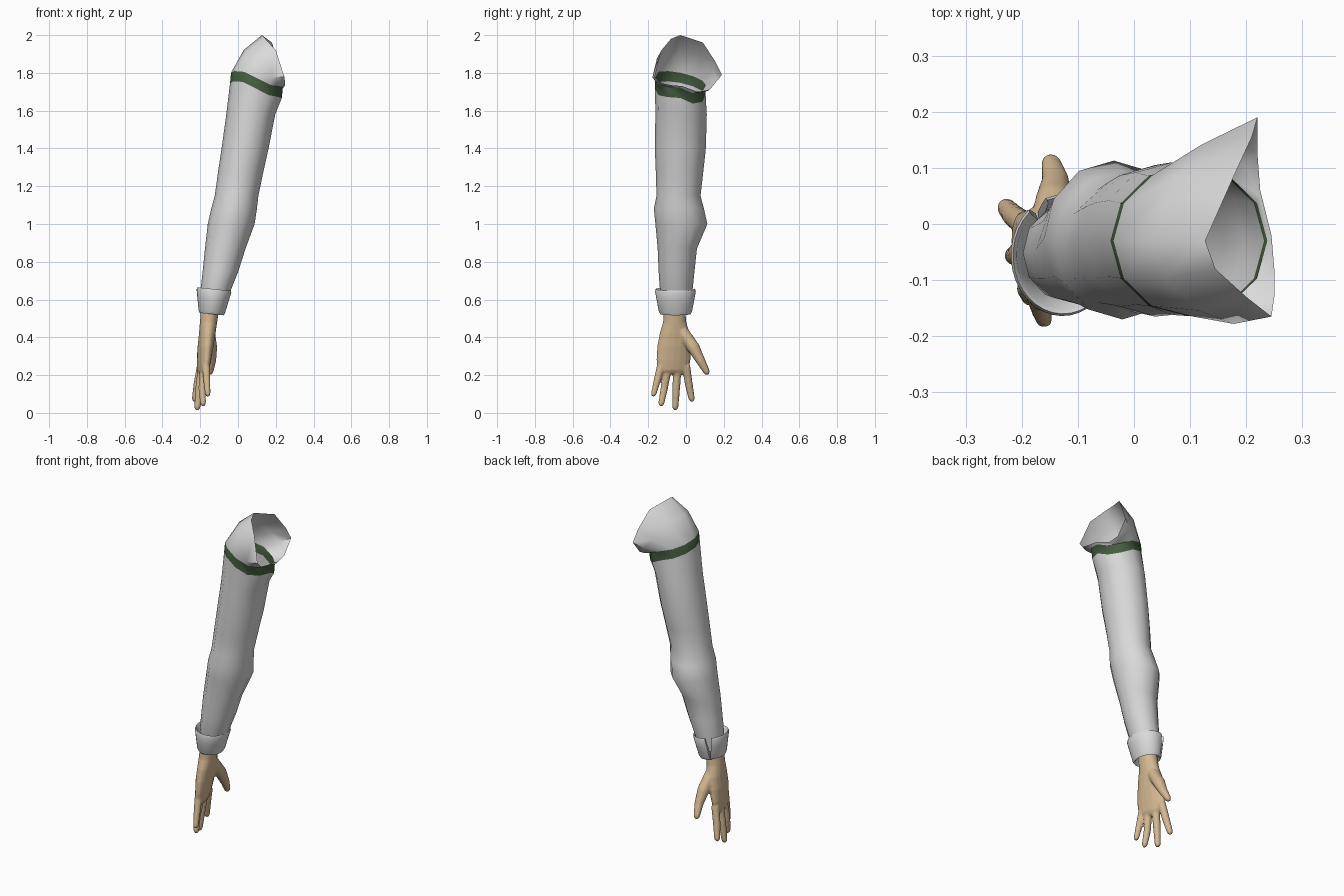
import bpy, bmesh, math
from mathutils import Vector

if "Cube" in bpy.data.objects:
    bpy.data.objects.remove(bpy.data.objects["Cube"])


def material(name, rgb):
    m = bpy.data.materials.new(name)
    m.diffuse_color = (*rgb, 1)
    m.use_nodes = True
    m.node_tree.nodes["Principled BSDF"].inputs["Base Color"].default_value = m.diffuse_color
    return m


GREY = material("light grey cloth", (0.70, 0.70, 0.70))
GREEN = material("dark green band", (0.062, 0.115, 0.052))
SKIN = material("skin", (0.66, 0.48, 0.29))


def loft(bm, rings, caps=False, mat_of_row=lambda i: 0):
    """Skin a list of closed rings that share one point count."""
    vs = [[bm.verts.new(p) for p in r] for r in rings]
    n = len(vs[0])
    for i in range(len(vs) - 1):
        for j in range(n):
            k = (j + 1) % n
            f = bm.faces.new((vs[i][j], vs[i][k], vs[i + 1][k], vs[i + 1][j]))
            f.material_index = mat_of_row(i)
    if caps:
        bm.faces.new(vs[0][::-1])
        bm.faces.new(vs[-1])


def make(name, bm, mats, angle=50):
    bmesh.ops.recalc_face_normals(bm, faces=bm.faces)
    me = bpy.data.meshes.new(name)
    bm.to_mesh(me)
    bm.free()
    for m in mats:
        me.materials.append(m)
    ob = bpy.data.objects.new(name, me)
    bpy.context.collection.objects.link(ob)
    bpy.ops.object.select_all(action='DESELECT')
    ob.select_set(True)
    bpy.context.view_layer.objects.active = ob
    bpy.ops.object.shade_smooth_by_angle(angle=math.radians(angle))
    return ob


def oval(cx, cy, hx, hy, z, n=12, shear=0.0):
    pts = []
    for i in range(n):
        a = 2 * math.pi * i / n
        y = hy * math.sin(a)
        pts.append(Vector((cx + hx * math.cos(a) - shear * y, cy + y, z)))
    return pts


# --- sleeve: armhole rim, shoulder cap, green band, then arm rings downwards
rim = [Vector(p) for p in (
    (0.245, -0.02, 1.73), (0.225, 0.06, 1.70), (0.22, 0.125, 1.71), (0.22, 0.19, 1.79),
    (0.21, 0.155, 1.86), (0.18, 0.09, 1.96), (0.127, -0.03, 2.0), (0.145, -0.08, 1.98),
    (0.20, -0.13, 1.92), (0.245, -0.165, 1.78), (0.25, -0.13, 1.745), (0.25, -0.08, 1.735))]


def band_ring(drop, cx):
    ring = oval(cx, -0.03, 0.137, 0.134, 0)
    for p, r in zip(ring, rim):
        p.z = min(1.785 - 0.27 * p.x - 0.2 * p.y, r.z - 0.008) - drop
    return ring


top, low = band_ring(0, 0.10), band_ring(0.055, 0.095)
axis = Vector((0.12, -0.03, 1.78))
cap = []
for r, t in zip(rim, top):
    m = (r + t) / 2
    out = m - axis
    cap.append(m + out.normalized() * 0.1 * (r - t).length)
rings = [rim, cap, top, low]
# z, x min, x max, y min, y max
for z, x0, x1, y0, y1 in ((1.58, -0.062, 0.197, -0.162, 0.11), (1.40, -0.087, 0.162, -0.165, 0.105),
                          (1.28, -0.105, 0.135, -0.16, 0.092), (1.15, -0.123, 0.108, -0.156, 0.077),
                          (1.08, -0.142, 0.10, -0.17, 0.095), (1.00, -0.16, 0.088, -0.162, 0.113),
                          (0.87, -0.175, 0.04, -0.15, 0.058), (0.75, -0.187, 0.002, -0.145, 0.045),
                          (0.65, -0.198, -0.038, -0.138, 0.035), (0.57, -0.195, -0.07, -0.12, 0.02)):
    rings.append(oval((x0 + x1) / 2, (y0 + y1) / 2, (x1 - x0) / 2, (y1 - y0) / 2, z))
bm = bmesh.new()
loft(bm, rings, mat_of_row=lambda i: 1 if i == 2 else 0)
make("sleeve", bm, [GREY, GREEN])

# --- turned-back cuff with a V-shaped slit: one profile swept around the wrist
profile = ((0.56, 0.052, 0.062), (0.528, 0.056, 0.070), (0.522, 0.064, 0.080), (0.535, 0.070, 0.088),
           (0.60, 0.083, 0.100), (0.645, 0.092, 0.108), (0.656, 0.089, 0.104), (0.648, 0.082, 0.096),
           (0.60, 0.068, 0.082))  # z, half width x, half width y
slit, steps = math.radians(120), 32
cols = []
for s in range(steps + 1):
    col = []
    for z, hx, hy in profile:
        t = max(0, (z - 0.52) / 0.13)
        gap = math.radians(0.5 + 11 * t)
        a = slit + gap + (2 * math.pi - 2 * gap) * s / steps
        x = -0.140 + 0.013 * t + hx * math.cos(a)
        col.append((x, -0.056 + hy * math.sin(a), z - 0.1 * (x + 0.13)))
    cols.append(col)
bm = bmesh.new()
loft(bm, cols, caps=True)
make("cuff", bm, [GREY])

# --- hand: palm loft and tapered fingers, fused by remeshing
bm = bmesh.new()
palm = ((0.64, -0.135, 0.045, -0.06, 0.052, 0), (0.53, -0.150, 0.048, -0.06, 0.058, 0),
        (0.48, -0.156, 0.046, -0.06, 0.062, 0.03), (0.42, -0.163, 0.044, -0.06, 0.080, 0.08),
        (0.35, -0.172, 0.041, -0.063, 0.090, 0.13), (0.28, -0.180, 0.035, -0.066, 0.091, 0.18),
        (0.225, -0.185, 0.028, -0.070, 0.084, 0.2), (0.205, -0.187, 0.015, -0.070, 0.072, 0.2))
loft(bm, [oval(cx, cy, hx, hy, z, 16, sh) for z, cx, hx, cy, hy, sh in palm], caps=True)


def finger(points):
    """points: (x, y, z, radius) from base to tip, with a rounded end."""
    ps = [(Vector(p[:3]), p[3]) for p in points]
    end, r = ps[-1]
    d = (end - ps[-2][0]).normalized()
    ps += [(end + d * r * 0.6, r * 0.75), (end + d * r, r * 0.3)]
    tube = []
    for i, (p, rad) in enumerate(ps):
        t = (ps[min(i + 1, len(ps) - 1)][0] - ps[max(i - 1, 0)][0]).normalized()
        u = t.cross(Vector((1, 0, 0))).normalized()
        v = t.cross(u)
        tube.append([p + rad * (u * math.cos(k * math.pi / 5) + v * math.sin(k * math.pi / 5))
                     for k in range(10)])
    loft(bm, tube, caps=True)


finger(((-0.195, 0.000, 0.25, 0.023), (-0.215, 0.015, 0.15, 0.021), (-0.228, 0.030, 0.075, 0.017)))   # index
finger(((-0.190, -0.045, 0.25, 0.023), (-0.205, -0.052, 0.13, 0.021), (-0.215, -0.057, 0.030, 0.017)))  # middle
finger(((-0.180, -0.095, 0.25, 0.023), (-0.190, -0.115, 0.13, 0.020), (-0.185, -0.131, 0.050, 0.016)))  # ring
finger(((-0.170, -0.130, 0.26, 0.022), (-0.165, -0.153, 0.17, 0.019), (-0.160, -0.171, 0.100, 0.015)))  # little
finger(((-0.155, -0.020, 0.43, 0.034), (-0.143, 0.040, 0.345, 0.034), (-0.140, 0.078, 0.275, 0.025),
        (-0.148, 0.109, 0.218, 0.018)))  # thumb
hand = make("hand", bm, [SKIN])
rm = hand.modifiers.new("fuse", 'REMESH')
rm.mode = 'VOXEL'
rm.voxel_size = 0.006
rm.use_smooth_shade = True
sm = hand.modifiers.new("soften", 'SMOOTH')
sm.factor = 0.5
sm.iterations = 4
